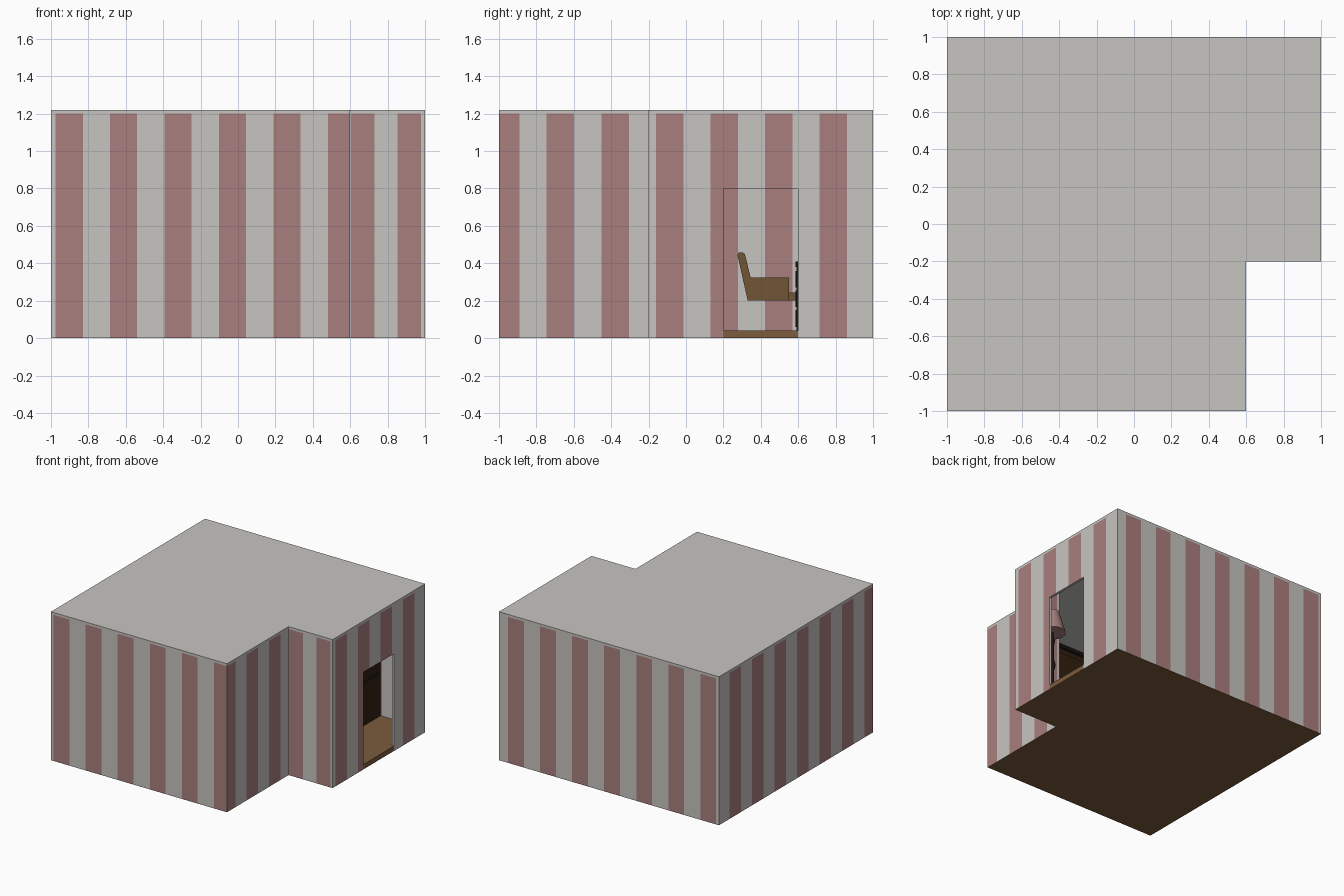
import bpy, bmesh, math

if "Cube" in bpy.data.objects:
    bpy.data.objects.remove(bpy.data.objects["Cube"])


def mat(name, r, g, b):
    lin = lambda c: ((c / 255 + 0.055) / 1.055) ** 2.4 if c > 10 else c / 255 / 12.92
    m = bpy.data.materials.new(name)
    m.diffuse_color = (lin(r), lin(g), lin(b), 1)
    m.use_nodes = True
    m.node_tree.nodes["Principled BSDF"].inputs["Base Color"].default_value = m.diffuse_color
    return m


CREAM = mat("warm_grey_plaster", 199, 197, 192)
ROSE = mat("dusty_rose", 170, 127, 127)
FLOOR = mat("floor_brown", 124, 92, 61)
LEATHER = mat("chair_brown", 112, 86, 54)
DARK = mat("dark_wood", 48, 31, 15)
BLACK = mat("black_wood", 26, 19, 13)


def finish(name, bm, *mats):
    me = bpy.data.meshes.new(name)
    bm.to_mesh(me)
    bm.free()
    for m in mats:
        me.materials.append(m)
    ob = bpy.data.objects.new(name, me)
    bpy.context.collection.objects.link(ob)
    return ob


def prism(name, outline, lo, hi, m, place):
    """Extrude a 2D outline between lo and hi; place maps (a, b, h) to xyz."""
    bm = bmesh.new()
    low = [bm.verts.new(place(a, b, lo)) for a, b in outline]
    top = [bm.verts.new(place(a, b, hi)) for a, b in outline]
    bm.faces.new(low)
    bm.faces.new(top)
    n = len(outline)
    for i in range(n):
        j = (i + 1) % n
        bm.faces.new((low[i], low[j], top[j], top[i]))
    bmesh.ops.recalc_face_normals(bm, faces=bm.faces)
    return finish(name, bm, m)


def box(name, x0, x1, y0, y1, z0, z1, m):
    return prism(name, [(x0, y0), (x1, y0), (x1, y1), (x0, y1)], z0, z1, m,
                 lambda a, b, h: (a, b, h))


def side_profile(name, pts, x0, x1, m):
    return prism(name, pts, x0, x1, m, lambda a, b, h: (h, a, b))


def lathe(name, profile, x, y, m, sides=20):
    bm = bmesh.new()
    rings = [[bm.verts.new((x + r * math.cos(2 * math.pi * k / sides),
                            y + r * math.sin(2 * math.pi * k / sides), z))
              for k in range(sides)] for r, z in profile]
    for a, b in zip(rings, rings[1:]):
        for k in range(sides):
            j = (k + 1) % sides
            bm.faces.new((a[k], a[j], b[j], b[k]))
    bm.faces.new(rings[0][::-1])
    bm.faces.new(rings[-1])
    for f in bm.faces:
        f.smooth = len(f.verts) == 4
    return finish(name, bm, m)


# Room shell: outer and inner outlines, floor and ceiling slabs
OUT = [(-1, -1), (0.6, -1), (0.6, -0.2), (1, -0.2), (1, 1), (-1, 1)]
INN = [(-.98, -.98), (.58, -.98), (.58, -.18), (.98, -.18), (.98, .98), (-.98, .98)]
flat = lambda a, b, h: (a, b, h)
prism("ceiling", OUT, 1.2, 1.22, CREAM, flat)
prism("floor", [(a * 0.999, b - 0.001 * (1 if b > 0 else -1)) for a, b in OUT],
      0, 0.04, FLOOR, flat)

# Striped walls: each wall is sliced at its stripe edges (start, period, width)
ALONG_X = (-0.975, 0.291, 0.145)
ALONG_Y = (-1.037, 0.292, 0.147)
ALCOVE = (0.605, 0.248, 0.126)
STRIPES = [ALONG_X, ALONG_Y, ALCOVE, ALONG_Y, ALONG_X, ALONG_Y]
DOOR_WALL, D0, D1, DTOP, H = 3, 0.2, 0.6, 0.8, 1.2


def add_wall(bm, i, line, inner):
    p, q = line[i], line[(i + 1) % 6]
    ax = 0 if abs(q[0] - p[0]) > 1e-6 else 1
    lo, hi = sorted((p[ax], q[ax]))
    start, period, width = STRIPES[i]
    cuts = {lo, hi}
    for k in range(8):
        cuts |= {start + k * period, start + k * period + width}
    if i == DOOR_WALL:
        cuts |= {D0, D1}
    cuts = sorted(c for c in cuts if lo <= c <= hi)
    forward = q[ax] > p[ax]
    for a, b in zip(cuts, cuts[1:]):
        mid = (a + b) / 2
        z0 = DTOP if i == DOOR_WALL and D0 < mid < D1 else 0
        pos = lambda t, z: (t, p[1], z) if ax == 0 else (p[0], t, z)
        quad = [pos(a, z0), pos(b, z0), pos(b, H), pos(a, H)]
        if forward == inner:
            quad.reverse()
        f = bm.faces.new([bm.verts.new(v) for v in quad])
        f.material_index = int((mid - start) % period < width and mid > start)


bm = bmesh.new()
for i in range(6):
    add_wall(bm, i, OUT, False)
    add_wall(bm, i, INN, True)
# Door reveal
for quad in ([(1, D0, 0), (1, D0, DTOP), (.98, D0, DTOP), (.98, D0, 0)],
             [(1, D1, 0), (.98, D1, 0), (.98, D1, DTOP), (1, D1, DTOP)],
             [(1, D0, DTOP), (1, D1, DTOP), (.98, D1, DTOP), (.98, D0, DTOP)]):
    bm.faces.new([bm.verts.new(v) for v in quad])
finish("striped_walls", bm, CREAM, ROSE)

# Writing desk with a tall hutch against the back wall
box("desk_top", 0.0, 0.61, 0.585, 0.98, 0.38, 0.41, BLACK)
for n, x in (("left", 0.0), ("right", 0.47)):
    box("desk_pedestal_" + n, x, x + 0.14, 0.592, 0.98, 0.04, 0.38, DARK)
    for k in range(3):
        z = 0.06 + k * 0.105
        box(f"desk_drawer_{n}_{k}", x + 0.015, x + 0.125, 0.586, 0.592, z, z + 0.09, BLACK)
box("hutch", 0.0, 0.61, 0.72, 0.98, 0.41, 0.95, DARK)
for k in range(2):
    box(f"hutch_door_{k}", 0.02 + k * 0.29, 0.30 + k * 0.29, 0.713, 0.72, 0.44, 0.92, BLACK)

# Armchair facing the desk
side = [(0.335, 0.2), (0.55, 0.2), (0.55, 0.325), (0.34, 0.325)]
side_profile("chair_back", [(0.33, 0.2), (0.36, 0.2), (0.345, 0.325), (0.315, 0.45),
                            (0.305, 0.457), (0.282, 0.457), (0.275, 0.445)],
             0.17, 0.43, LEATHER)
side_profile("chair_arm_left", side, 0.17, 0.205, LEATHER)
side_profile("chair_arm_right", side, 0.395, 0.43, LEATHER)
box("chair_seat", 0.205, 0.395, 0.35, 0.65, 0.2, 0.245, LEATHER)
lathe("chair_pedestal", [(0.035, 0.04), (0.03, 0.05), (0.015, 0.07), (0.015, 0.2)],
      0.30, 0.625, BLACK)

# Floor lamp in the alcove
lathe("lamp_post", [(0.07, 0.04), (0.07, 0.055), (0.02, 0.075), (0.012, 0.15),
                    (0.022, 0.2), (0.012, 0.25), (0.012, 0.36), (0.024, 0.41),
                    (0.012, 0.46), (0.012, 0.58), (0.02, 0.62), (0.008, 0.66),
                    (0.008, 0.72)], 0.76, -0.05, BLACK)
lathe("lamp_shade", [(0.1, 0.69), (0.05, 0.87)], 0.76, -0.05, ROSE)

# Cupboard against the front wall
box("cupboard", -0.35, 0.3, -0.98, -0.6, 0.04, 1.0, DARK)
box("cupboard_cornice", -0.37, 0.32, -0.98, -0.58, 1.0, 1.03, BLACK)
for k in range(2):
    box(f"cupboard_door_{k}", -0.33 + k * 0.31, -0.03 + k * 0.31, -0.6, -0.592, 0.08, 0.96, DARK)
